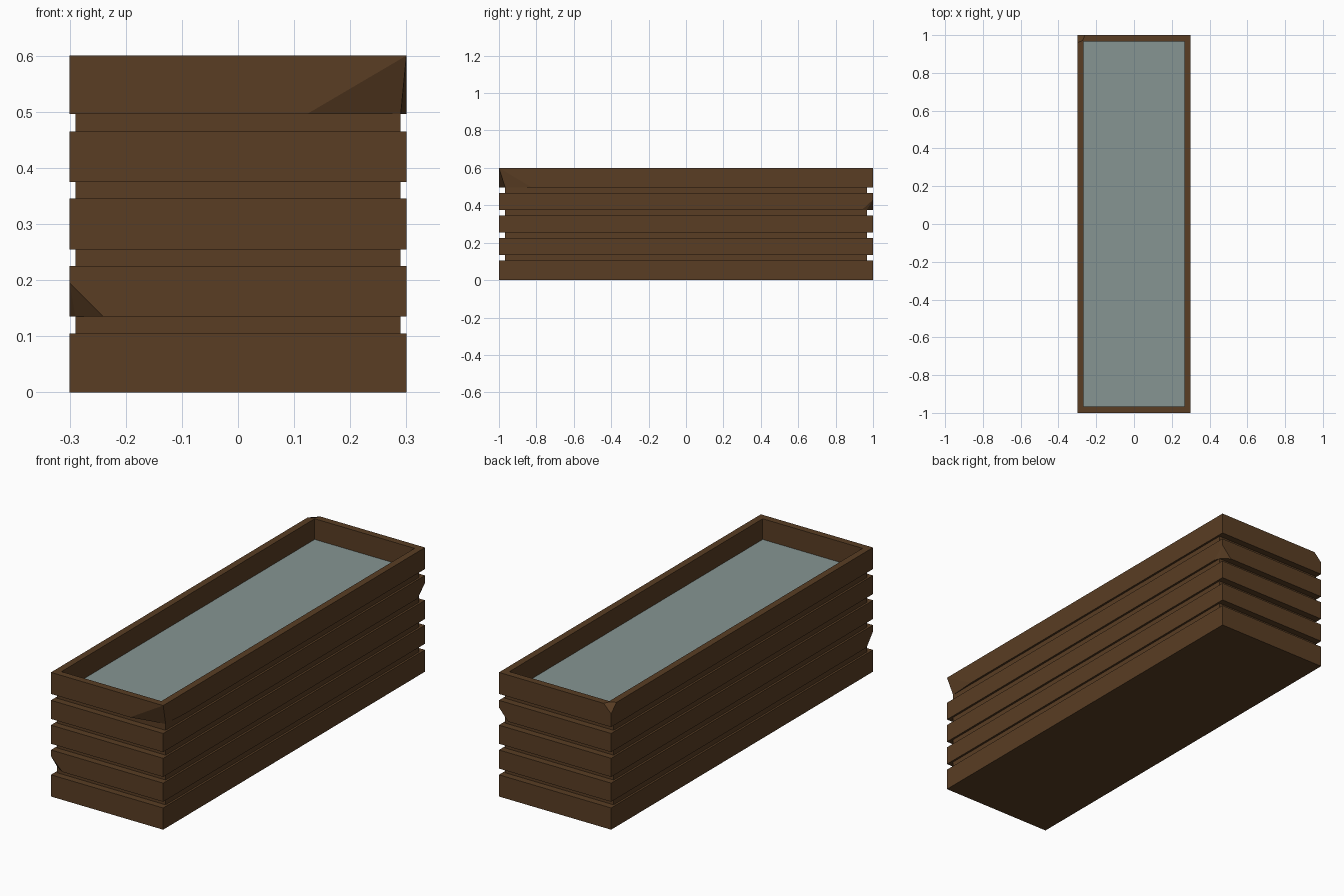
import bpy
import bmesh
from mathutils import Vector

cube = bpy.data.objects.get("Cube")
if cube:
    bpy.data.objects.remove(cube, do_unlink=True)

HX, HY, TOP = 0.3, 1.0, 0.6          # outer half sizes and height
GX, GY = 0.29, 0.967                 # core behind the grooves
IX, IY, FILL = 0.267, 0.967, 0.5     # inner opening and surface level
PLANKS = [(0, 0.105), (0.135, 0.225), (0.255, 0.345), (0.375, 0.465), (0.496, TOP)]
CORNERS = [(-1, -1), (1, -1), (1, 1), (-1, 1)]


def make_material(name, color):
    mat = bpy.data.materials.new(name)
    mat.use_nodes = True
    mat.diffuse_color = (*color, 1)
    bsdf = next(n for n in mat.node_tree.nodes if n.type == "BSDF_PRINCIPLED")
    bsdf.inputs["Base Color"].default_value = (*color, 1)
    return mat


def make_object(name, bm, mat):
    mesh = bpy.data.meshes.new(name)
    bm.to_mesh(mesh)
    bm.free()
    mesh.materials.append(mat)
    obj = bpy.data.objects.new(name, mesh)
    bpy.context.collection.objects.link(obj)
    return obj


def ring(bm, hx, hy, z):
    return [bm.verts.new((sx * hx, sy * hy, z)) for sx, sy in CORNERS]


def find(bm, co):
    return min(bm.verts, key=lambda v: (v.co - Vector(co)).length)


def split_towards(vert, direction, dist):
    """Add a vertex on the edge that leaves vert along direction."""
    d = Vector(direction)
    edge = max(vert.link_edges,
               key=lambda e: (e.other_vert(vert).co - vert.co).normalized().dot(d))
    if dist >= edge.calc_length() - 1e-4:
        return edge.other_vert(vert)
    return bmesh.utils.edge_split(edge, vert, dist / edge.calc_length())[1]


def chip(bm, sx, sy, plank, dx, dy, dz):
    """Break off the lower corner of a plank back to the core."""
    z = PLANKS[plank][0]
    corner = find(bm, (sx * HX, sy * HY, z))
    apex = split_towards(corner, (0, 0, 1), dz)
    px = split_towards(corner, (-sx, 0, 0), dx)
    py = split_towards(corner, (0, -sy, 0), dy)
    for p in (px, py):
        bmesh.ops.connect_vert_pair(bm, verts=[apex, p])
    core = find(bm, (sx * GX, sy * GY, z))
    bmesh.ops.weld_verts(bm, targetmap={corner: core})


# Planter box: a stack of rings for planks and grooves, then the inside wall
bm = bmesh.new()
rings = []
for i, (low, high) in enumerate(PLANKS):
    if i:
        rings.append(ring(bm, GX, GY, low))
    rings += [ring(bm, HX, HY, low), ring(bm, HX, HY, high)]
    if i < len(PLANKS) - 1:
        rings.append(ring(bm, GX, GY, high))
rings += [ring(bm, IX, IY, TOP), ring(bm, IX, IY, FILL)]
for a, b in zip(rings, rings[1:]):
    for k in range(4):
        n = (k + 1) % 4
        bm.faces.new((a[k], a[n], b[n], b[k]))
bm.faces.new(rings[0][::-1])

# Broken plank corners and one blunted rim corner
chip(bm, 1, -1, 4, 0.177, 0.175, TOP)
chip(bm, 1, 1, 3, 0.05, 0.06, 0.055)
chip(bm, -1, -1, 1, 0.06, 0.05, 0.06)
bmesh.ops.bevel(bm, geom=[find(bm, (-HX, HY, TOP))], offset=0.04,
                offset_type="OFFSET", segments=1, profile=0.5, affect="VERTICES")
bm.normal_update()
make_object("planter_box", bm, make_material("dark_wood", (0.1, 0.047, 0.017)))

# Flat surface inside the box
bm = bmesh.new()
bm.faces.new(ring(bm, IX, IY, FILL))
make_object("water_surface", bm, make_material("grey_water", (0.24, 0.3, 0.29)))
